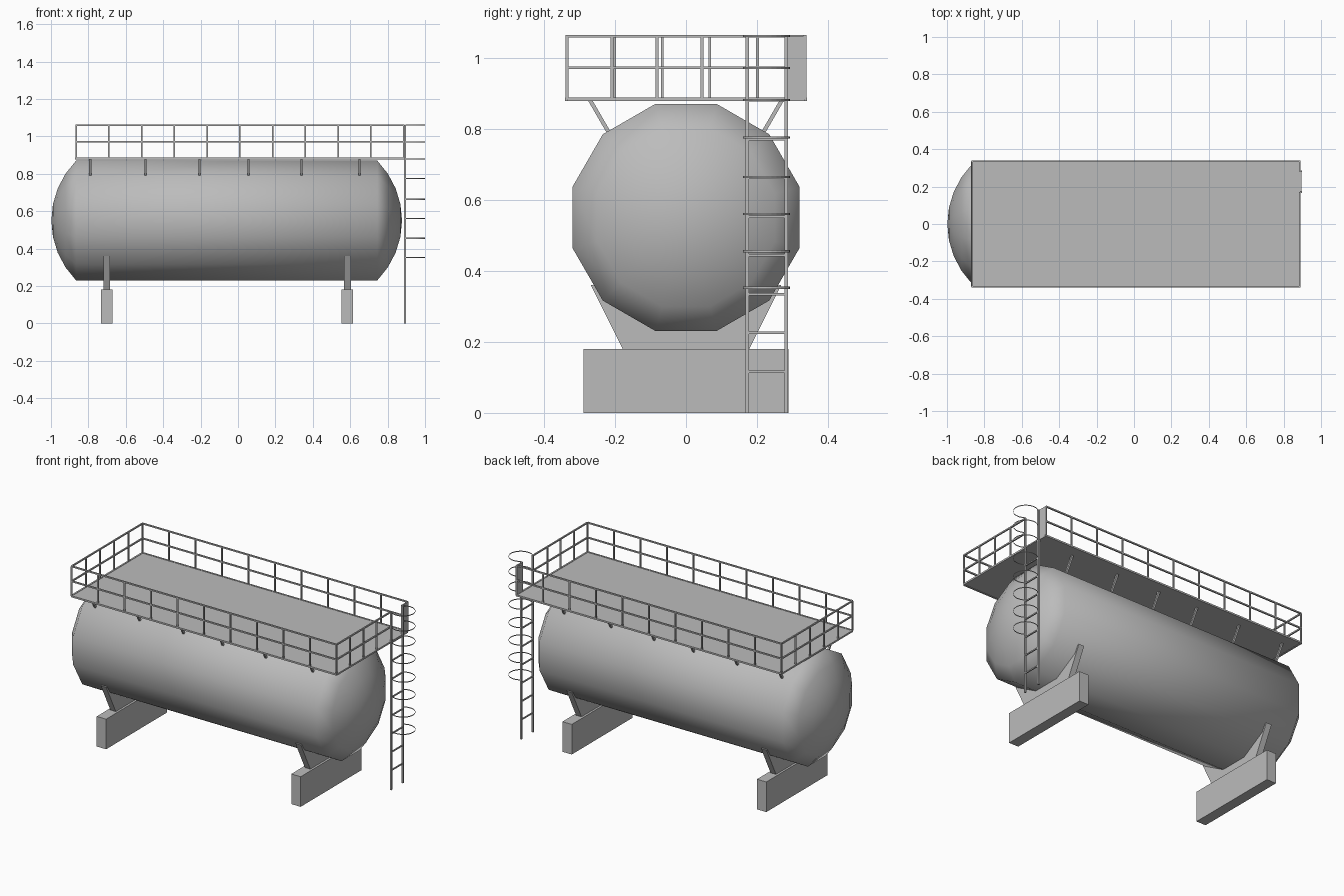
import bpy, bmesh, math
from mathutils import Vector, Matrix

cube = bpy.data.objects.get("Cube")
if cube:
    bpy.data.objects.remove(cube, do_unlink=True)

# single painted-metal colour
GREY = (0.5, 0.5, 0.5, 1)
metal = bpy.data.materials.new("grey_metal")
metal.use_nodes = True
metal.diffuse_color = GREY
metal.node_tree.nodes["Principled BSDF"].inputs["Base Color"].default_value = GREY


def finish(name, bm, recalc=True):
    if recalc:
        bmesh.ops.recalc_face_normals(bm, faces=bm.faces[:])
    mesh = bpy.data.meshes.new(name)
    bm.to_mesh(mesh)
    bm.free()
    mesh.materials.append(metal)
    obj = bpy.data.objects.new(name, mesh)
    bpy.context.collection.objects.link(obj)
    return obj


def add_box(bm, lo, hi):
    lo, hi = Vector(lo), Vector(hi)
    m = Matrix.Translation((lo + hi) / 2) @ Matrix.Diagonal((*(hi - lo), 1))
    bmesh.ops.create_cube(bm, size=1, matrix=m)


def add_bar(bm, p, q, w):
    """Square bar of width w from p to q."""
    p, q = Vector(p), Vector(q)
    d = (q - p).normalized()
    side = d.cross(Vector((1, 0, 0) if abs(d.x) < 0.5 else (0, 0, 1))).normalized()
    rot = Matrix((side, d.cross(side), d)).transposed().to_4x4()
    size = Matrix.Diagonal((w, w, (q - p).length, 1))
    bmesh.ops.create_cube(bm, size=1, matrix=Matrix.Translation((p + q) / 2) @ rot @ size)


def box(name, lo, hi):
    bm = bmesh.new()
    add_box(bm, lo, hi)
    return finish(name, bm)


# tank: twelve-sided lathe with shallow spherical ends
R, DEPTH, AXIS_Z, SIDES, RINGS = 0.331, 0.132, 0.55, 12, 4
X0, X1 = -0.866, 0.745
sphere = (R * R + DEPTH * DEPTH) / (2 * DEPTH)
rim = math.asin(R / sphere)
cap = [(DEPTH - sphere * (1 - math.cos(rim * i / RINGS)),
        sphere * math.sin(rim * i / RINGS)) for i in range(RINGS + 1)]
profile = [(X0 - h, r) for h, r in cap] + [(X1 + h, r) for h, r in reversed(cap)]
tilt = math.pi / SIDES
bm = bmesh.new()
verts = [bm.verts.new((x, r * math.sin(tilt), AXIS_Z + r * math.cos(tilt))) for x, r in profile]
edges = [bm.edges.new(pair) for pair in zip(verts, verts[1:])]
bmesh.ops.spin(bm, geom=verts + edges, cent=(0, 0, AXIS_Z), axis=(1, 0, 0),
               angle=2 * math.pi, steps=SIDES)
bmesh.ops.remove_doubles(bm, verts=bm.verts[:], dist=0.0005)
tank = finish("tank", bm)
bpy.context.view_layer.objects.active = tank
tank.select_set(True)
bpy.ops.object.shade_smooth_by_angle(angle=math.radians(60))
tank.select_set(False)

# footings and flared saddles
for label, x in (("right", -0.702), ("left", 0.585)):
    box(label + "_footing", (x - 0.031, -0.288, 0), (x + 0.031, 0.288, 0.18))
    bm = bmesh.new()
    outline = [(-0.178, 0.18), (0.178, 0.18), (0.268, 0.36), (-0.268, 0.36)]
    face = bm.faces.new([bm.verts.new((x - 0.018, y, z)) for y, z in outline])
    new = bmesh.ops.extrude_face_region(bm, geom=[face])["geom"]
    bmesh.ops.translate(bm, vec=(0.036, 0, 0),
                        verts=[v for v in new if isinstance(v, bmesh.types.BMVert)])
    finish(label + "_saddle", bm)

# platform deck
XA, XB, Y, DECK, TOP = -0.866, 0.886, 0.335, 0.882, 1.06
MID = (DECK + TOP) / 2
LADDER_Y = (0.172, 0.282)
box("deck", (XA, -Y, DECK - 0.003), (XB, Y, DECK + 0.003))

# deck frame
bm = bmesh.new()
for s in (-1, 1):
    add_bar(bm, (XA, s * Y, DECK), (XB, s * Y, DECK), 0.01)
for x in (XA, XB):
    add_bar(bm, (x, -Y, DECK), (x, Y, DECK), 0.01)
finish("deck_frame", bm)

# guard rail, open at the ladder
RAIL = 0.008
bm = bmesh.new()
for z in (MID, TOP):
    for s in (-1, 1):
        add_bar(bm, (XA, s * Y, z), (XB, s * Y, z), RAIL)
    add_bar(bm, (XA, -Y, z), (XA, Y, z), RAIL)
    add_bar(bm, (XB, -Y, z), (XB, LADDER_Y[0], z), RAIL)
BAYS, END_BAYS = 10, 5
for i in range(BAYS + 1):
    x = XA + (XB - XA) * i / BAYS
    for s in (-1, 1):
        add_bar(bm, (x, s * Y, DECK), (x, s * Y, TOP), RAIL)
for i in range(1, END_BAYS):
    y = -Y + 2 * Y * i / END_BAYS
    add_bar(bm, (XA, y, DECK), (XA, y, TOP), RAIL)
    if i < END_BAYS - 1:
        y = -Y + (LADDER_Y[0] + Y) * i / (END_BAYS - 1)
        add_bar(bm, (XB, y, DECK), (XB, y, TOP), RAIL)
finish("guard_rail", bm)

# infill panel beside the ladder
box("rail_panel", (XB - 0.004, LADDER_Y[1], DECK), (XB + 0.004, Y, TOP))

# slanted deck brackets
bm = bmesh.new()
for x in (-0.79, -0.495, -0.205, 0.055, 0.34, 0.65):
    for s in (-1, 1):
        add_bar(bm, (x, s * 0.215, 0.785), (x, s * 0.27, DECK - 0.002), 0.011)
finish("deck_brackets", bm)

# ladder
LADDER_X = 0.892
bm = bmesh.new()
for y in LADDER_Y:
    add_bar(bm, (LADDER_X, y, 0), (LADDER_X, y, TOP), 0.01)
for i in range(1, 9):
    z = 0.007 + 0.109 * i
    add_bar(bm, (LADDER_X, LADDER_Y[0], z), (LADDER_X, LADDER_Y[1], z), 0.007)
finish("ladder", bm)

# safety hoops: thin vertical bands
CX, CY, HR, STEPS = 0.934, sum(LADDER_Y) / 2, 0.066, 20
sweep = math.radians(125)
bm = bmesh.new()
for z in (0.352, 0.455, 0.56, 0.664, 0.775, 0.88, 0.97, TOP):
    last = None
    for i in range(STEPS + 1):
        a = sweep * (2 * i / STEPS - 1)
        x, y = CX + HR * math.cos(a), CY + HR * math.sin(a)
        pair = [bm.verts.new((x, y, z + h)) for h in (-0.003, 0.003)]
        if last:
            bm.faces.new((last[0], pair[0], pair[1], last[1]))
        last = pair
finish("safety_hoops", bm, recalc=False)
